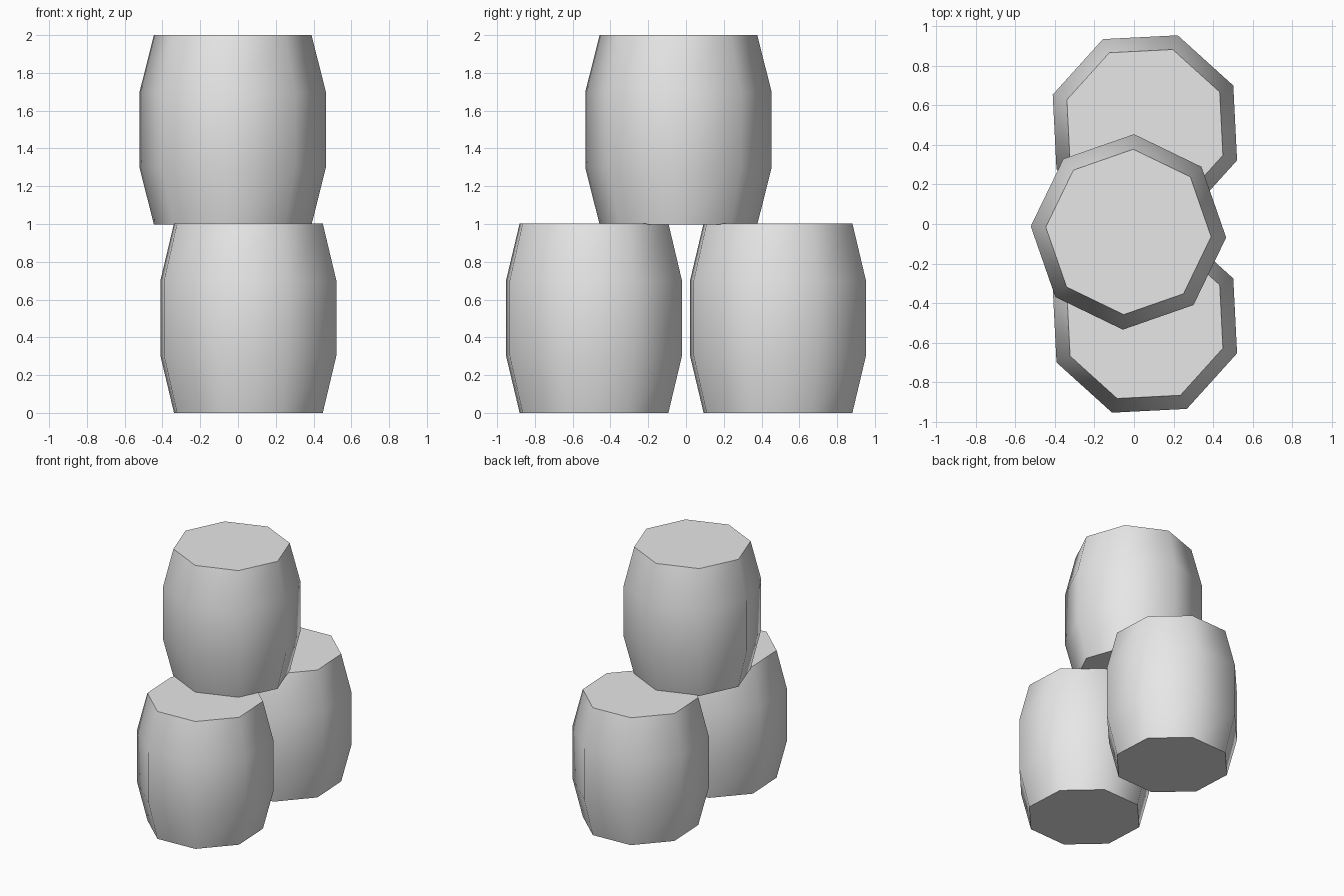
import bpy
import bmesh
import math

if "Cube" in bpy.data.objects:
    bpy.data.objects.remove(bpy.data.objects["Cube"])

SIDES = 8
MID_R, END_R = 0.494, 0.418

grey = bpy.data.materials.new("plain_grey")
grey.diffuse_color = (0.8, 0.8, 0.8, 1.0)
grey.use_nodes = True
grey.node_tree.nodes["Principled BSDF"].inputs["Base Color"].default_value = grey.diffuse_color


def barrel(name, x, y, z, height, turn):
    """Eight-sided barrel: stacked rings, bridged sides, flat caps."""
    profile = [(END_R, 0), (MID_R, 0.3 * height), (MID_R, 0.7 * height), (END_R, height)]
    bm = bmesh.new()
    rings = []
    for r, h in profile:
        angles = [math.radians(turn) + math.tau * i / SIDES for i in range(SIDES)]
        rings.append([bm.verts.new((r * math.cos(a), r * math.sin(a), h)) for a in angles])
    for low, high in zip(rings, rings[1:]):
        for i in range(SIDES):
            j = (i + 1) % SIDES
            bm.faces.new((low[i], low[j], high[j], high[i]))
    bm.faces.new(rings[0][::-1])
    bm.faces.new(rings[-1])
    mesh = bpy.data.meshes.new(name)
    bm.to_mesh(mesh)
    bm.free()
    mesh.materials.append(grey)
    obj = bpy.data.objects.new(name, mesh)
    obj.location = (x, y, z)
    bpy.context.collection.objects.link(obj)
    # Smooth round sides, sharp rims
    bpy.ops.object.select_all(action='DESELECT')
    obj.select_set(True)
    bpy.context.view_layer.objects.active = obj
    bpy.ops.object.shade_smooth_by_angle(angle=math.radians(60))
    return obj


# Two barrels on the ground, one stacked on top
barrel("back_barrel", 0.055, 0.487, 0.0, 1.003, 25.4)
barrel("front_barrel", 0.055, -0.487, 0.0, 1.003, 25.4)
barrel("top_barrel", -0.028, -0.04, 0.997, 1.003, 41.7)
